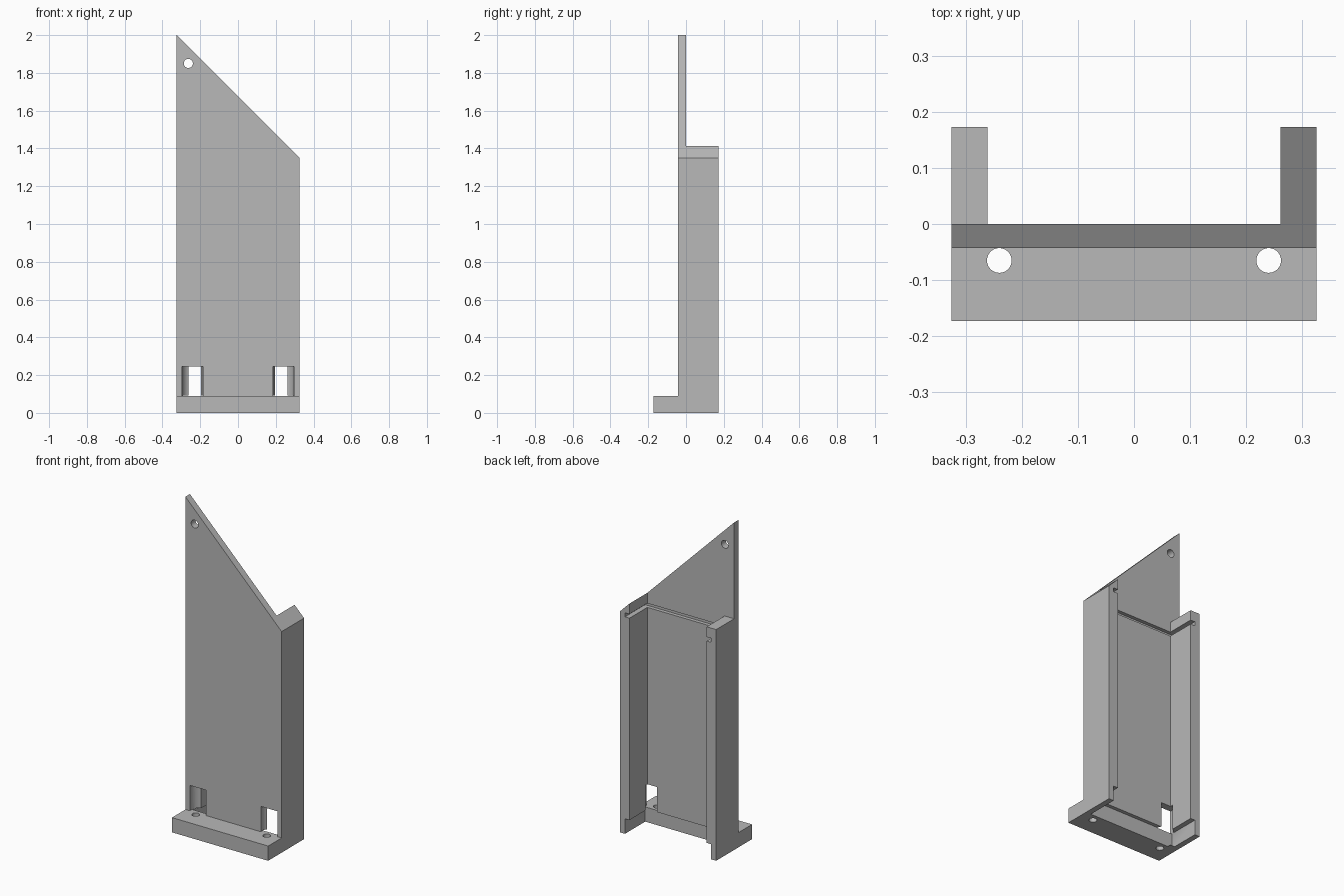
import bpy
import bmesh
from mathutils import Matrix, Vector

old = bpy.data.objects.get("Cube")
if old:
    bpy.data.objects.remove(old, do_unlink=True)

HALF, INNER = 0.325, 0.261          # half widths outside and between the walls
FRONT, BACK, DEPTH = -0.043, 0.0, 0.173
LIP_TOP, WALL_TOP = 0.09, 1.412

grey = bpy.data.materials.new("grey plastic")
grey.use_nodes = True
colour = (0.48, 0.48, 0.48, 1)
grey.diffuse_color = colour
grey.node_tree.nodes["Principled BSDF"].inputs["Base Color"].default_value = colour


def finish(name, bm):
    bmesh.ops.recalc_face_normals(bm, faces=bm.faces)
    mesh = bpy.data.meshes.new(name)
    bm.to_mesh(mesh)
    bm.free()
    mesh.materials.append(grey)
    obj = bpy.data.objects.new(name, mesh)
    bpy.context.collection.objects.link(obj)
    return obj


def slab(name, outline, y0, y1):
    """Extrude an x-z outline from y0 to y1."""
    bm = bmesh.new()
    face = bm.faces.new([bm.verts.new((x, y0, z)) for x, z in outline])
    new = bmesh.ops.extrude_face_region(bm, geom=[face])["geom"]
    verts = [v for v in new if isinstance(v, bmesh.types.BMVert)]
    bmesh.ops.translate(bm, vec=(0, y1 - y0, 0), verts=verts)
    return finish(name, bm)


def box(name, x0, x1, y0, y1, z0, z1):
    return slab(name, [(x0, z0), (x1, z0), (x1, z1), (x0, z1)], y0, y1)


def rod(name, start, end, radius):
    a, b = Vector(start), Vector(end)
    turn = (b - a).to_track_quat("Z", "Y").to_matrix().to_4x4()
    bm = bmesh.new()
    bmesh.ops.create_cone(bm, cap_ends=True, segments=48, radius1=radius,
                          radius2=radius, depth=(b - a).length,
                          matrix=Matrix.Translation((a + b) / 2) @ turn)
    return finish(name, bm)


def combine(target, tool, operation):
    tool.hide_render = True
    mod = target.modifiers.new(operation.lower(), "BOOLEAN")
    mod.operation, mod.solver, mod.object = operation, "EXACT", tool
    bpy.context.view_layer.objects.active = target
    bpy.ops.object.modifier_apply(modifier=mod.name)
    bpy.data.objects.remove(tool, do_unlink=True)


# Sloped face plate
holder = slab("wall_holder", [(-HALF, 0), (HALF, 0), (HALF, 1.35), (-HALF, 2)],
              FRONT, BACK)

# Side walls, the left one following the slope, and the front foot
slope_z = 1.35 + HALF - INNER
parts = [
    box("right_wall", -HALF, -INNER, FRONT, DEPTH, 0, WALL_TOP),
    slab("left_wall", [(INNER, 0), (HALF, 0), (HALF, 1.35), (INNER, slope_z)],
         FRONT, DEPTH),
    box("front_foot", -HALF, HALF, -DEPTH, BACK, 0, LIP_TOP),
]
for part in parts:
    combine(holder, part, "UNION")

# Stepped recess at the bottom and retaining groove near the top
cuts = [
    box("bottom_recess", -0.291, 0.291, -0.022, 0.3, -0.1, LIP_TOP + 0.002),
    box("top_groove", -0.291, 0.291, -0.022, 0.3, 1.325, 1.35),
    rod("hanging_hole", (-0.263, -0.2, 1.85), (-0.263, 0.1, 1.85), 0.024),
]
# Screw holes in the foot with clearance pockets above
for x in (-0.24, 0.24):
    cuts.append(rod("screw_hole", (x, -0.065, -0.1), (x, -0.065, 0.15), 0.022))
    cuts.append(rod("screw_pocket", (x, -0.035, LIP_TOP), (x, -0.035, 0.245), 0.056))
for cut in cuts:
    combine(holder, cut, "DIFFERENCE")

holder.select_set(True)
bpy.context.view_layer.objects.active = holder
bpy.ops.object.shade_smooth_by_angle(angle=0.5)
